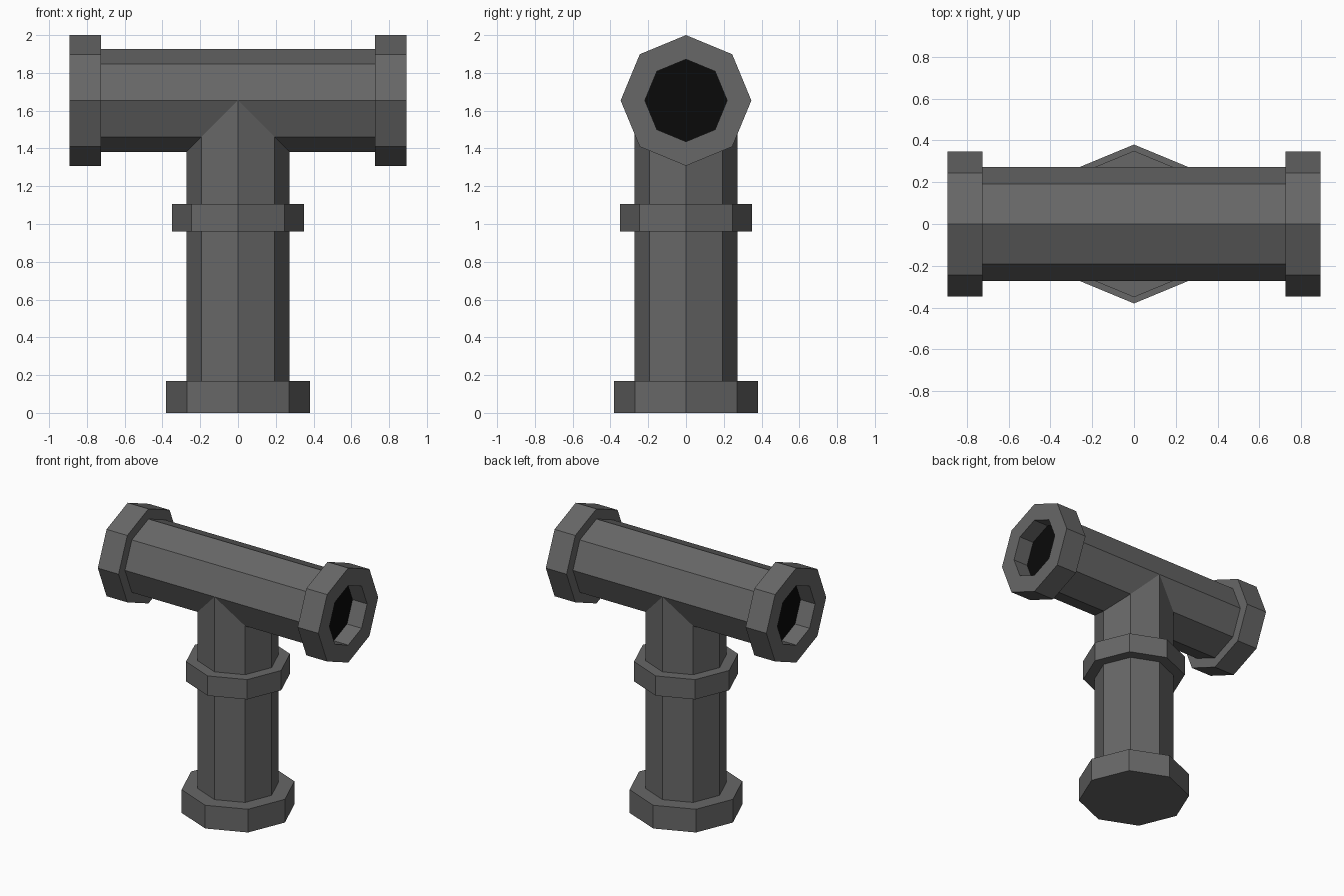
import bpy, bmesh, math
from mathutils import Vector

if "Cube" in bpy.data.objects:
    bpy.data.objects.remove(bpy.data.objects["Cube"])

SIDES = 8
AXIS_Z = 1.654      # height of the cross pipe's axis
PIPE_R = 0.272


def material(name, rgb):
    m = bpy.data.materials.new(name)
    m.diffuse_color = (*rgb, 1.0)
    m.use_nodes = True
    m.node_tree.nodes["Principled BSDF"].inputs["Base Color"].default_value = m.diffuse_color
    return m


grey = material("dark grey metal", (0.135, 0.135, 0.135))
black = material("black opening", (0.003, 0.003, 0.003))


def circle(r):
    step = 2 * math.pi / SIDES
    return [(r * math.cos(i * step), r * math.sin(i * step)) for i in range(SIDES)]


def loft(bm, rings, cap_start=True, cap_end=True):
    """Skin a list of rings; returns the end cap face."""
    vs = [[bm.verts.new(p) for p in ring] for ring in rings]
    for a, b in zip(vs, vs[1:]):
        for i in range(SIDES):
            j = (i + 1) % SIDES
            bm.faces.new((a[i], a[j], b[j], b[i]))
    if cap_start:
        bm.faces.new(vs[0])
    return bm.faces.new(vs[-1]) if cap_end else None


def finish(bm, name):
    bmesh.ops.remove_doubles(bm, verts=bm.verts, dist=0.0005)
    bmesh.ops.recalc_face_normals(bm, faces=bm.faces)
    me = bpy.data.meshes.new(name)
    bm.to_mesh(me)
    bm.free()
    me.materials.append(grey)
    me.materials.append(black)
    ob = bpy.data.objects.new(name, me)
    bpy.context.collection.objects.link(ob)
    return ob


# Tee pipe: upright and two cross halves, mitred together
bm = bmesh.new()
c = circle(PIPE_R)
loft(bm, [[(x, y, 0.1) for x, y in c],
          [(x, y, AXIS_Z - abs(x)) for x, y in c]], cap_end=False)
for s in (-1, 1):
    loft(bm, [[(s * 0.75, y, AXIS_Z + z) for y, z in c],
              [(s * max(0.0, -z), y, AXIS_Z + z) for y, z in c]], cap_end=False)
finish(bm, "tee_pipe")

# Foot flange and collar on the upright
for name, r, z0, z1 in (("foot_flange", 0.38, 0.0, 0.17),
                        ("upright_collar", 0.35, 0.96, 1.105)):
    bm = bmesh.new()
    loft(bm, [[(x, y, z) for x, y in circle(r)] for z in (z0, z1)])
    finish(bm, name)

# End flanges with recessed black openings
for name, s in (("left_end_flange", -1), ("right_end_flange", 1)):
    bm = bmesh.new()
    profile = [(0.725, 0.346), (0.893, 0.346), (0.893, 0.218), (0.775, 0.218)]
    floor = loft(bm, [[(s * x, y, AXIS_Z + z) for y, z in circle(r)]
                      for x, r in profile])
    floor.material_index = 1
    finish(bm, name)
